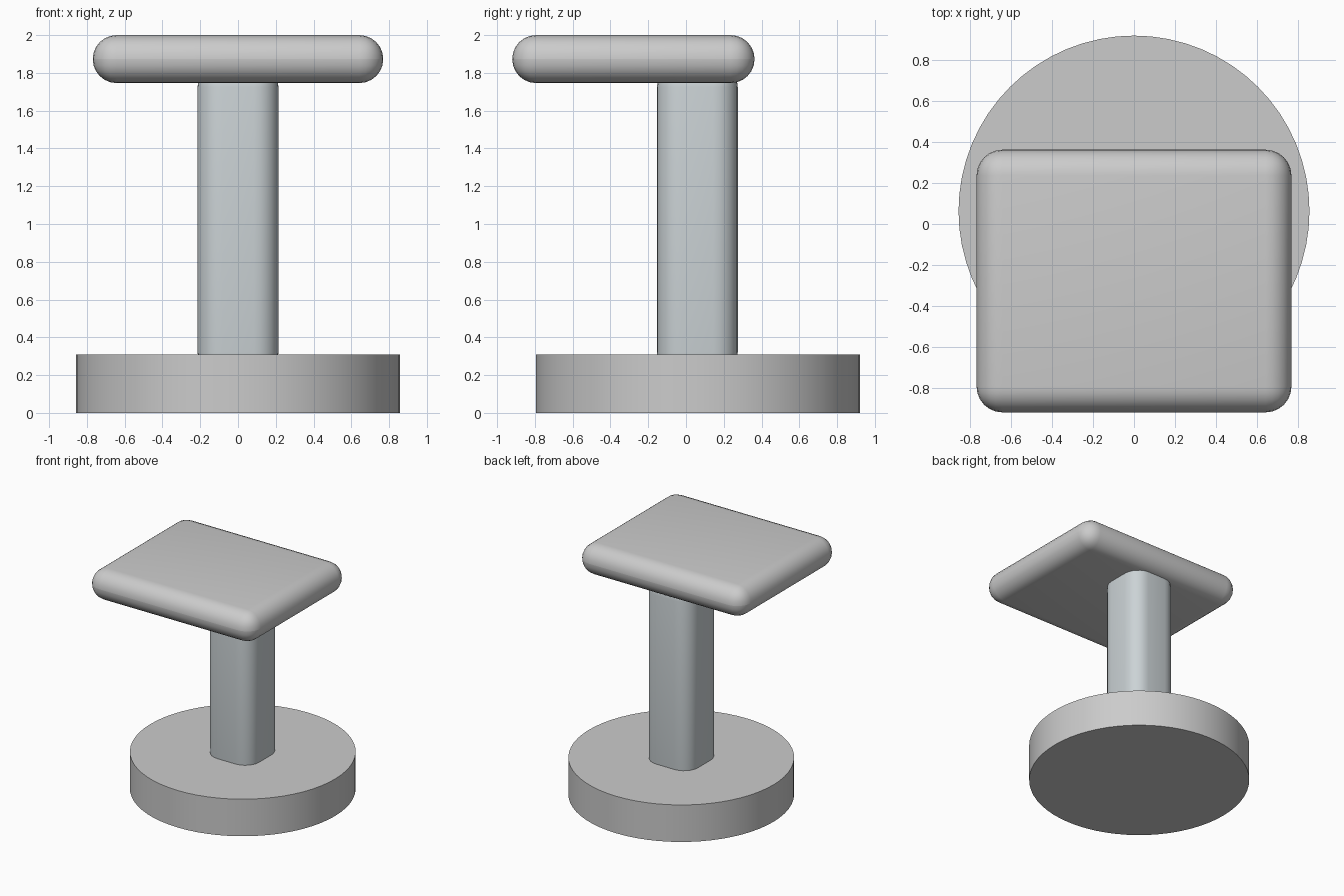
import bpy, math

if "Cube" in bpy.data.objects:
    bpy.data.objects.remove(bpy.data.objects["Cube"])


def smooth(obj):
    bpy.ops.object.select_all(action='DESELECT')
    obj.select_set(True)
    bpy.context.view_layer.objects.active = obj
    bpy.ops.object.shade_smooth_by_angle(angle=math.radians(35))


def rounded_box(name, lo, hi, radius, segments):
    """Box between two corners with every edge rounded."""
    centre = [(a + b) / 2 for a, b in zip(lo, hi)]
    bpy.ops.mesh.primitive_cube_add(size=1, location=centre)
    obj = bpy.context.object
    obj.name = name
    obj.scale = [b - a for a, b in zip(lo, hi)]
    bpy.ops.object.transform_apply(location=False, rotation=False, scale=True)
    bevel = obj.modifiers.new("rounding", 'BEVEL')
    bevel.width = radius
    bevel.segments = segments
    bevel.limit_method = 'NONE'
    bpy.ops.object.modifier_apply(modifier=bevel.name)
    smooth(obj)
    return obj


# Round base disc
bpy.ops.mesh.primitive_cylinder_add(vertices=64, radius=0.857, depth=0.31,
                                    location=(0, 0.063, 0.155))
base = bpy.context.object
base.name = "base"
smooth(base)

# Rounded square column, its ends sunk into base and seat
column = rounded_box("column", (-0.214, -0.154, 0.19), (0.214, 0.274, 1.855), 0.13, 6)
steel = bpy.data.materials.new("blue_grey")
steel.diffuse_color = (0.60, 0.65, 0.67, 1)
steel.use_nodes = True
steel.node_tree.nodes["Principled BSDF"].inputs["Base Color"].default_value = steel.diffuse_color
column.data.materials.append(steel)

# Seat cushion with fully rounded rim, overhanging to the front
rounded_box("seat", (-0.769, -0.92, 1.746), (0.769, 0.363, 2.0), 0.1265, 6)
